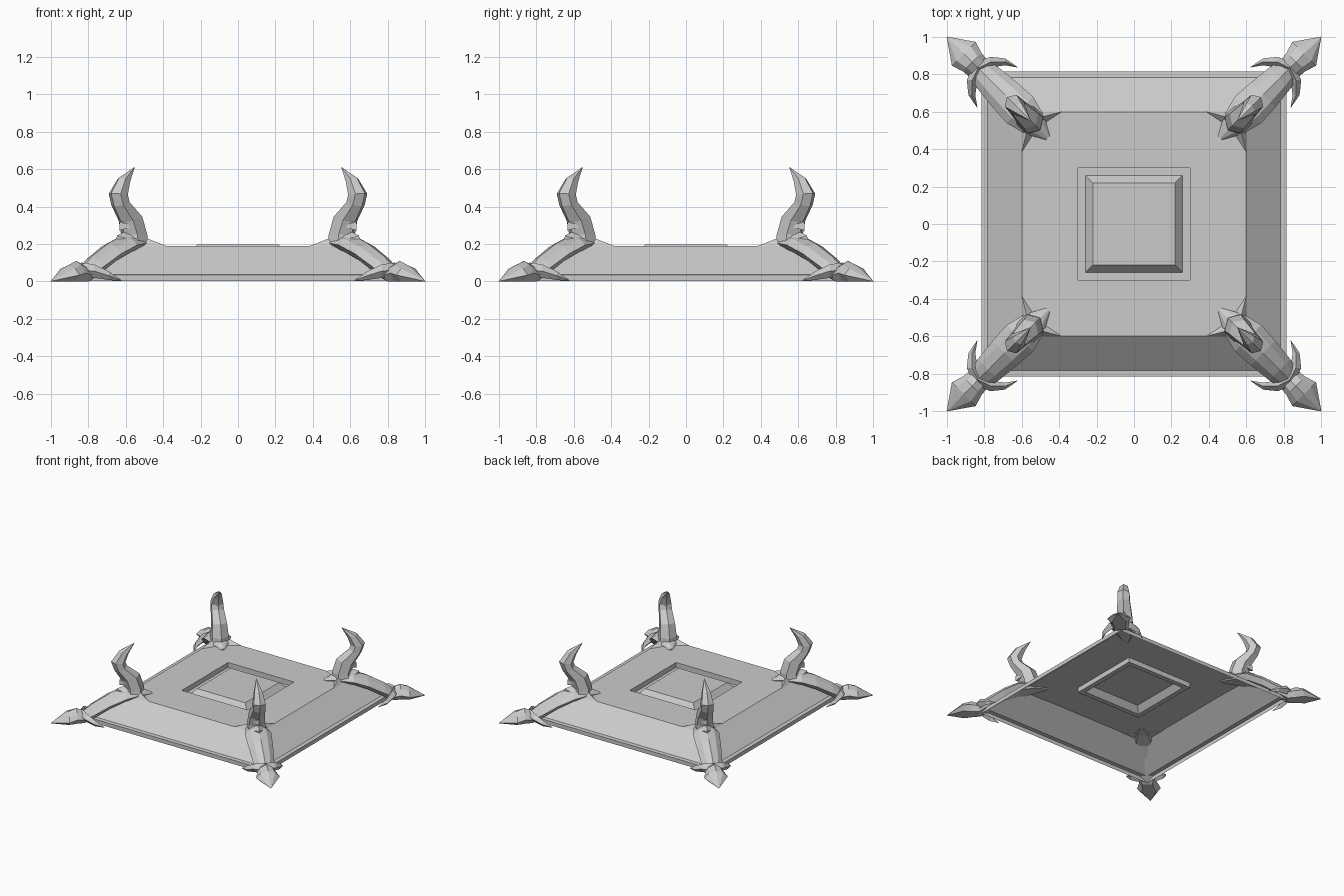
import bpy, bmesh, math
from mathutils import Vector

old = bpy.data.objects.get("Cube")
if old:
    bpy.data.objects.remove(old, do_unlink=True)

stone = bpy.data.materials.new("grey_stone")
stone.use_nodes = True
colour = (0.6, 0.6, 0.6, 1)
stone.diffuse_color = colour
stone.node_tree.nodes["Principled BSDF"].inputs["Base Color"].default_value = colour

R2 = math.sqrt(2)


def finish(name, bm, corners=True, fix_normals=True):
    """Make an object; corner parts are mirrored to all four corners."""
    if fix_normals:
        bmesh.ops.recalc_face_normals(bm, faces=bm.faces)
    mesh = bpy.data.meshes.new(name)
    bm.to_mesh(mesh)
    bm.free()
    mesh.materials.append(stone)
    ob = bpy.data.objects.new(name, mesh)
    bpy.context.collection.objects.link(ob)
    if corners:
        mod = ob.modifiers.new("four_corners", 'MIRROR')
        mod.use_axis = (True, True, False)
        mod.use_mirror_merge = False
    return ob


def bridge(bm, rings):
    """Join successive rings of points with quads and return the vertex rings."""
    rows = [[bm.verts.new(p) for p in ring] for ring in rings]
    n = len(rows[0])
    for a, b in zip(rows, rows[1:]):
        for i in range(n):
            j = (i + 1) % n
            bm.faces.new((a[i], a[j], b[j], b[i]))
    return rows


def diag(d, p, z):
    """Point at x = y = d, moved sideways by p across the diagonal."""
    return Vector((d + p / R2, d - p / R2, z))


def loft(name, rings):
    bm = bmesh.new()
    rows = bridge(bm, rings)
    bm.faces.new(rows[0])
    bm.faces.new(rows[-1])
    bmesh.ops.remove_doubles(bm, verts=bm.verts, dist=0.0005)
    return finish(name, bm)


# Open-bottomed base: rim, shelf, slope, sunken channel and raised centre
profile = [(0.815, 0.003), (0.815, 0.035), (0.783, 0.037), (0.6, 0.19),
           (0.3, 0.19), (0.3, 0.15), (0.26, 0.15), (0.22, 0.196)]
bm = bmesh.new()
rows = bridge(bm, [[(-h, -h, z), (h, -h, z), (h, h, z), (-h, h, z)]
                   for h, z in profile])
bm.faces.new(rows[-1])
finish("base", bm, corners=False, fix_normals=False)

# Leg and toe: distance, bottom, top, half width
leg = [(1.0, 0, 0.002, 0.002), (0.91, 0, 0.085, 0.09), (0.865, 0, 0.11, 0.07),
       (0.825, 0, 0.085, 0.065), (0.78, 0.035, 0.135, 0.08),
       (0.69, 0.11, 0.205, 0.093), (0.61, 0.16, 0.245, 0.1),
       (0.53, 0.18, 0.245, 0.07), (0.46, 0.185, 0.197, 0.015)]
section = [(0, 1), (0.6, 0.8), (1, 0.4), (0.6, 0), (-0.6, 0), (-1, 0.4), (-0.6, 0.8)]
loft("leg", [[diag(d, u * w, lo + v * (hi - lo)) for u, v in section]
             for d, lo, hi, w in leg])

# Horn: distance, height, half depth, half width, tilt
horn = [(0.555, 0.19, 0.075, 0.07, 0), (0.555, 0.25, 0.075, 0.062, 0),
        (0.575, 0.335, 0.072, 0.055, 0.3), (0.628, 0.415, 0.05, 0.046, 0.3),
        (0.64, 0.465, 0.055, 0.045, -0.1), (0.61, 0.54, 0.038, 0.03, -0.4),
        (0.553, 0.61, 0.001, 0.001, 0)]
hexagon = [(math.cos(k * math.pi / 3), math.sin(k * math.pi / 3)) for k in range(6)]
loft("horn", [[diag(d + c * t * math.cos(a) / R2, s * w * 1.15, z - c * t * math.sin(a))
               for c, s in hexagon] for d, z, t, w, a in horn])

# Overlapping scales up the outer back of the horn
for name, d, z, size in (("lower_scale", 0.62, 0.235, 0.045),
                         ("upper_scale", 0.605, 0.31, 0.038)):
    bm = bmesh.new()
    pts = [diag(d + 0.03, 0, z - size), diag(d - 0.02, size * 1.4, z - size * 0.4),
           diag(d - 0.04, 0, z + size), diag(d - 0.02, -size * 1.4, z - size * 0.4),
           diag(d + 0.028, 0, z + size * 0.2)]
    bmesh.ops.convex_hull(bm, input=[bm.verts.new(p) for p in pts])
    finish(name, bm)

# Pointed roots along both plate edges, and curved side claws
claw = [(0.84, 0.83, 0.06, 0.04), (0.77, 0.865, 0.055, 0.036),
        (0.69, 0.867, 0.03, 0.023), (0.622, 0.838, 0.003, 0.001)]
for side in ("left", "right"):
    def place(x, y, z):
        return Vector((x, y, z) if side == "left" else (y, x, z))

    bm = bmesh.new()
    pts = [(0.38, 0.602, 0.188), (0.57, 0.602, 0.188), (0.49, 0.53, 0.188),
           (0.54, 0.56, 0.25), (0.47, 0.585, 0.215)]
    bmesh.ops.convex_hull(bm, input=[bm.verts.new(place(*p)) for p in pts])
    finish(side + "_root", bm)

    loft(side + "_claw", [[place(x, y + r * u * 0.8, max(0.001, z + r * v))
                           for u, v in ((0, 1), (1, 0), (0, -1), (-1, 0))]
                          for x, y, z, r in claw])
